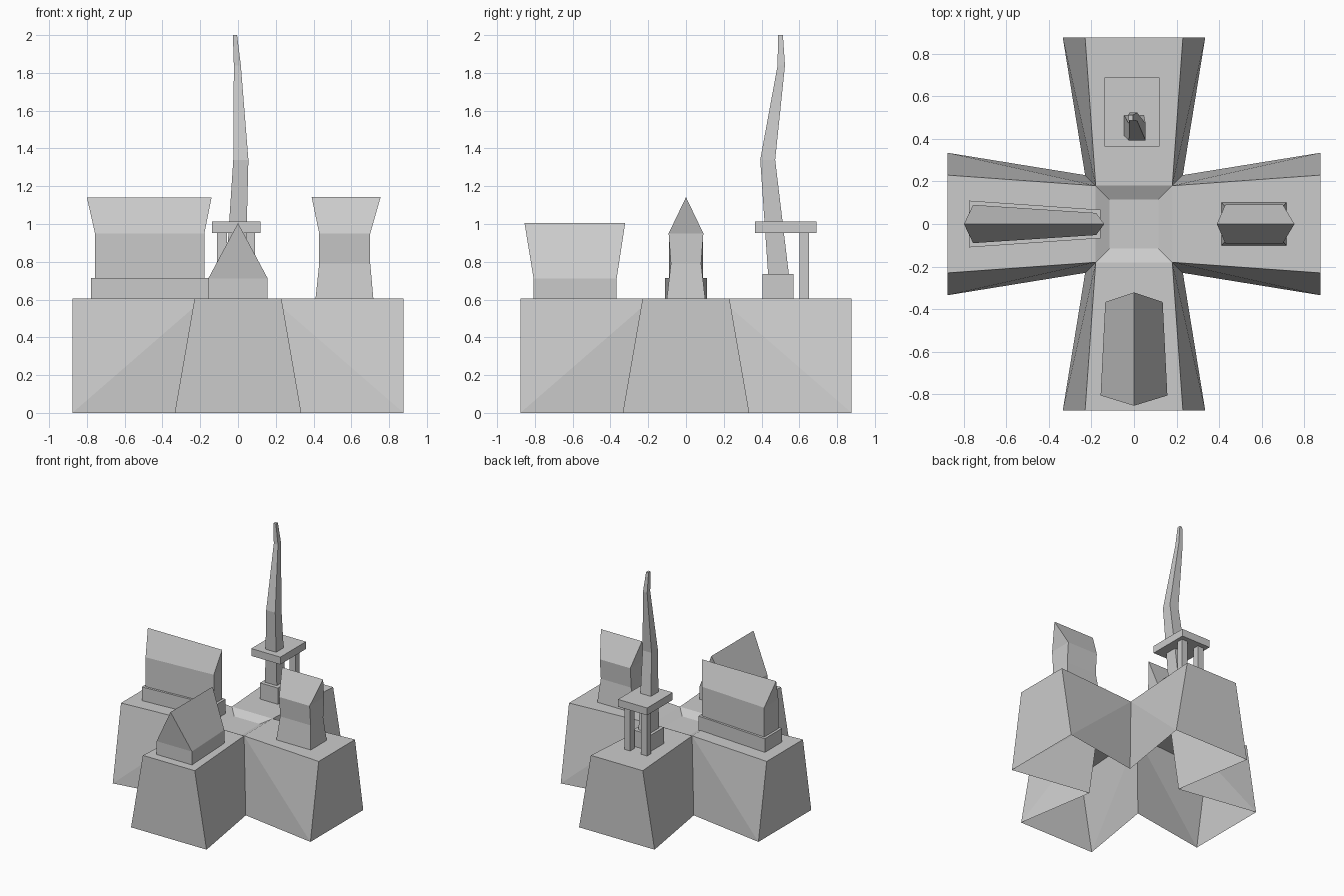
import bpy

if "Cube" in bpy.data.objects:
    bpy.data.objects.remove(bpy.data.objects["Cube"])


def make(name, verts, faces):
    mesh = bpy.data.meshes.new(name)
    mesh.from_pydata(verts, [], faces)
    mesh.update()
    obj = bpy.data.objects.new(name, mesh)
    bpy.context.collection.objects.link(obj)
    return obj


def loft(rings, cap_top=True):
    """Join four-sided rings from bottom to top into a closed solid."""
    verts = [p for r in rings for p in r]
    faces = [(3, 2, 1, 0)]
    for k in range(len(rings) - 1):
        for i in range(4):
            j = (i + 1) % 4
            faces.append((4*k + i, 4*k + j, 4*k + 4 + j, 4*k + 4 + i))
    if cap_top:
        n = len(verts)
        faces.append((n - 4, n - 3, n - 2, n - 1))
    return verts, faces


def rect(x0, x1, y0, y1, z):
    return [(x0, y0, z), (x1, y0, z), (x1, y1, z), (x0, y1, z)]


def box(name, x0, x1, y0, y1, z0, z1):
    return make(name, *loft([rect(x0, x1, y0, y1, z0), rect(x0, x1, y0, y1, z1)]))


def span(s0, s1, w0, w1, z, along_y=False):
    """Tapered ring: ends s0, s1 along the axis, half widths w0, w1."""
    pts = [(s0, -w0), (s1, -w1), (s1, w1), (s0, w0)]
    return [(-t, s, z) if along_y else (s, t, z) for s, t in pts]


def house(name, sections, ridge, along_y=False):
    """Walls lofted through the sections, closed by a flared gable roof."""
    verts, faces = loft([span(*s, along_y) for s in sections], False)
    n = len(verts)
    s0, s1, z = ridge
    verts += [(0, s, z) if along_y else (s, 0, z) for s in (s0, s1)]
    e, a, b = n - 4, n, n + 1
    faces += [(e, e+1, b, a), (e+1, e+2, b), (e+2, e+3, a, b), (e+3, e, a)]
    return make(name, verts, faces)


# Cross-shaped plinth: open underneath, with a shallow sunken centre
def cross(c, w, z, length=0.877):
    pts = []
    for dx, dy in ((1, 0), (0, 1), (-1, 0), (0, -1)):
        for u, v in ((c, -c), (length, -w), (length, w)):
            pts.append((u*dx - v*dy, u*dy + v*dx, z))
    return pts


P = 0.115
verts = cross(0.23, 0.335, 0) + cross(0.18, 0.23, 0.605)
verts += [(P, -P, 0.57), (P, P, 0.57), (-P, P, 0.57), (-P, -P, 0.57)]
faces = [(24, 25, 26, 27)]
for k in range(4):
    c, e, f, d = 3*k, 3*k + 1, 3*k + 2, (3*k + 3) % 12
    faces += [(c, e, c + 12), (e, e + 12, c + 12),          # arm side
              (e, f, f + 12, e + 12),                       # arm end
              (f, d, d + 12), (f, d + 12, f + 12),          # other arm side
              (c + 12, e + 12, f + 12, d + 12),             # arm top
              (c + 12, d + 12, 24 + (k + 1) % 4, 24 + k)]   # sunken slope
make("cross_plinth", verts, faces)

# Long hall on the left arm, standing on a tapered footing
make("hall_footing", *loft([span(-0.777, -0.157, 0.11, 0.067, z) for z in (0.6, 0.715)]))
house("long_hall", [(-0.757, -0.178, 0.09, 0.052, 0.7),
                    (-0.757, -0.178, 0.09, 0.052, 0.95)], (-0.8, -0.14, 1.14))

# Narrow house on the right arm, splayed at the foot
house("narrow_house", [(0.41, 0.717, 0.102, 0.102, 0.6),
                       (0.43, 0.7, 0.08, 0.08, 0.79),
                       (0.43, 0.7, 0.092, 0.092, 0.95)], (0.39, 0.755, 1.142))

# Low house with a steep roof on the front arm
house("low_house", [(-0.807, -0.367, 0.157, 0.135, 0.6),
                    (-0.807, -0.367, 0.157, 0.135, 0.712)], (-0.855, -0.322, 1.005), True)

# Tower on the back arm: footing, deck, posts and crooked spire
box("tower_footing", -0.088, 0.07, 0.405, 0.57, 0.6, 0.735)
box("tower_deck", -0.138, 0.12, 0.365, 0.69, 0.953, 1.012)
for side, x in (("left", -0.085), ("right", 0.065)):
    box("deck_post_" + side, x - 0.026, x + 0.026, 0.6, 0.652, 0.6, 0.96)
make("crooked_spire", *loft([rect(-0.065, 0.04, 0.435, 0.545, 0.73),
                             rect(-0.025, 0.055, 0.393, 0.472, 1.34),
                             rect(-0.022, 0.015, 0.485, 0.524, 1.84),
                             rect(-0.027, -0.005, 0.487, 0.513, 2.0)]))
